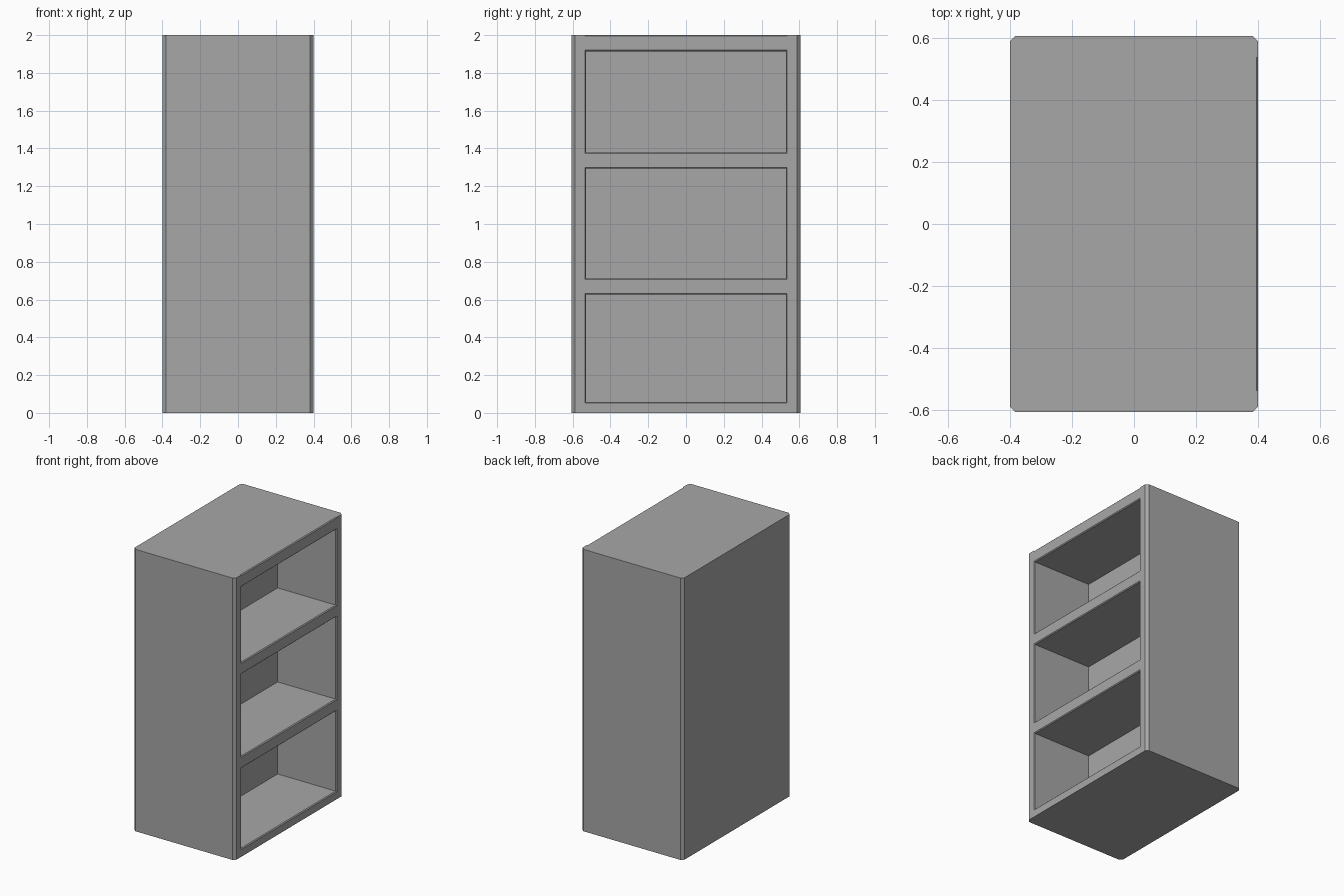
import bpy
import bmesh

cube = bpy.data.objects.get("Cube")
if cube:
    bpy.data.objects.remove(cube, do_unlink=True)

HALF_X, HALF_Y, HEIGHT = 0.4, 0.606, 2.0
OPEN_Y = 0.536      # half width of each compartment
BACK_X = -0.06      # inner face of the thick back
RIM = 0.006         # small chamfer round the openings
CORNER = 0.018      # chamfer on the upright corners
SHELVES = [(0.052, 0.632), (0.705, 1.3), (1.372, 1.92)]

grey = bpy.data.materials.new("plain grey")
grey.use_nodes = True
colour = (0.39, 0.39, 0.39, 1)
grey.diffuse_color = colour
grey.node_tree.nodes["Principled BSDF"].inputs["Base Color"].default_value = colour


def make_object(name, bm):
    bmesh.ops.recalc_face_normals(bm, faces=bm.faces)
    mesh = bpy.data.meshes.new(name)
    bm.to_mesh(mesh)
    bm.free()
    mesh.materials.append(grey)
    obj = bpy.data.objects.new(name, mesh)
    bpy.context.collection.objects.link(obj)
    return obj


def loft(name, rings):
    """Closed solid through rings with equal point counts."""
    bm = bmesh.new()
    loops = [[bm.verts.new(p) for p in ring] for ring in rings]
    count = len(loops[0])
    for a, b in zip(loops, loops[1:]):
        for i in range(count):
            j = (i + 1) % count
            bm.faces.new((a[i], a[j], b[j], b[i]))
    bm.faces.new(loops[0])
    bm.faces.new(loops[-1])
    return make_object(name, bm)


def opening_ring(x, low, high, inset):
    y, z0, z1 = OPEN_Y - inset, low + inset, high - inset
    return [(x, -y, z0), (x, y, z0), (x, y, z1), (x, -y, z1)]


def cut(target, cutter):
    cutter.hide_render = True
    mod = target.modifiers.new("cut", "BOOLEAN")
    mod.operation = "DIFFERENCE"
    mod.solver = "EXACT"
    mod.object = cutter
    with bpy.context.temp_override(object=target, active_object=target):
        bpy.ops.object.modifier_apply(modifier=mod.name)
    bpy.data.objects.remove(cutter, do_unlink=True)


# Cabinet block with chamfered upright corners
def outline(z):
    x, y, c = HALF_X, HALF_Y, CORNER
    return [(x - c, -y, z), (x, c - y, z), (x, y - c, z), (x - c, y, z),
            (c - x, y, z), (-x, y - c, z), (-x, c - y, z), (c - x, -y, z)]


cabinet = loft("shelf_cabinet", [outline(0), outline(HEIGHT)])

# Three open compartments with chamfered rims
for low, high in SHELVES:
    cut(cabinet, loft("compartment_cutter", [
        opening_ring(BACK_X, low, high, RIM),
        opening_ring(HALF_X - RIM, low, high, RIM),
        opening_ring(HALF_X, low, high, 0),
        opening_ring(HALF_X + 0.05, low, high, 0)]))


# Chamfer along the top edge of the open side
def edge_section(y):
    x, z = HALF_X, HEIGHT
    return [(x - RIM * 2, y, z + RIM), (x + RIM, y, z - RIM * 2), (x + RIM, y, z + RIM)]


cut(cabinet, loft("top_edge_cutter", [edge_section(-OPEN_Y), edge_section(OPEN_Y)]))
